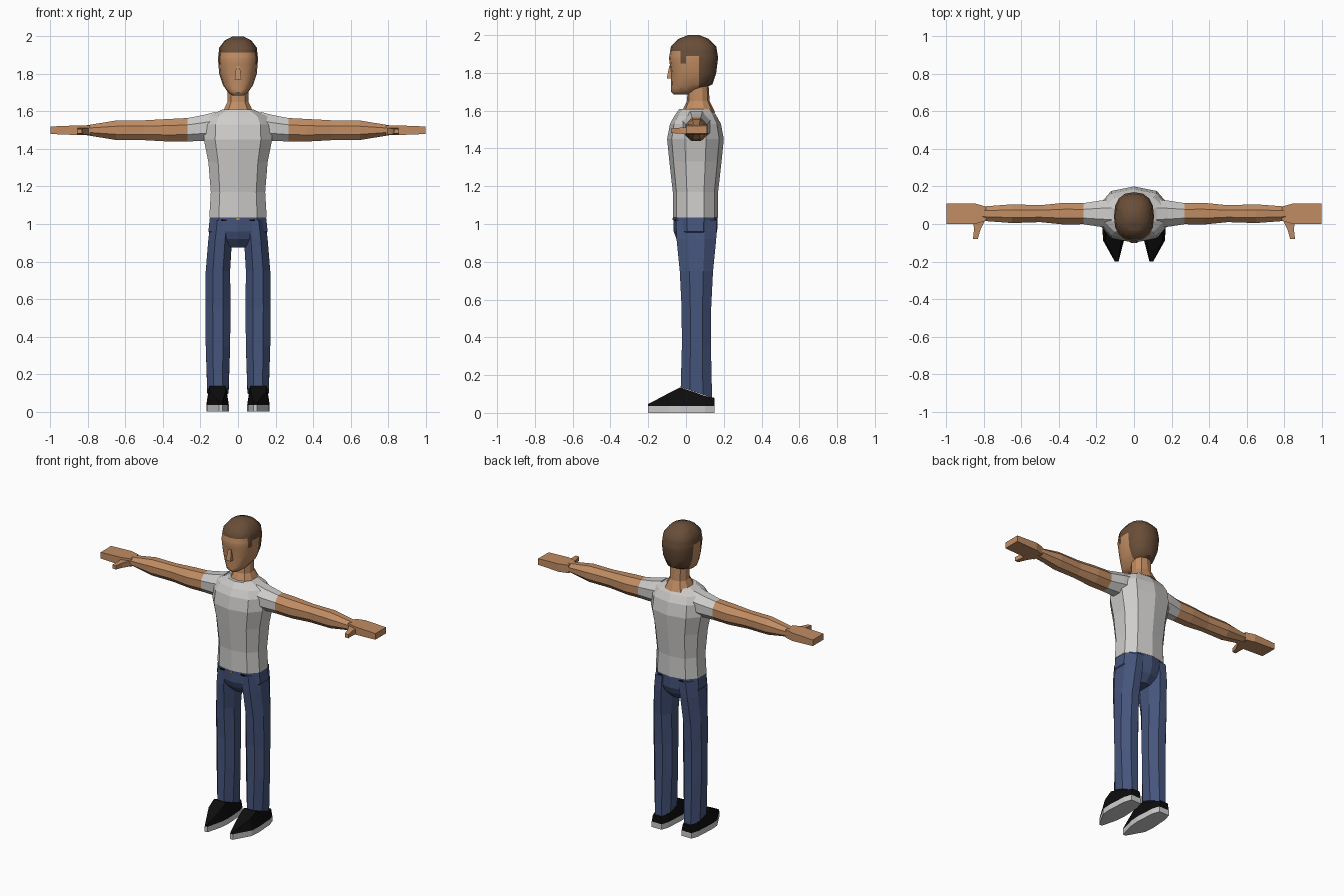
import bpy, bmesh, math
from mathutils import Vector

cube = bpy.data.objects.get("Cube")
if cube:
    bpy.data.objects.remove(cube, do_unlink=True)


def material(name, red, green, blue):
    mat = bpy.data.materials.new(name)
    mat.use_nodes = True
    colour = (red, green, blue, 1)
    mat.diffuse_color = colour
    mat.node_tree.nodes["Principled BSDF"].inputs["Base Color"].default_value = colour
    return mat


skin = material("skin", 0.53, 0.265, 0.125)
hair = material("brown hair", 0.14, 0.075, 0.04)
shirt = material("light grey shirt", 0.62, 0.61, 0.6)
denim = material("blue denim", 0.06, 0.09, 0.2)
black = material("black", 0.004, 0.004, 0.004)
white = material("white sole", 0.6, 0.6, 0.6)
brass = material("brass", 0.5, 0.3, 0.06)


def section(sides, start_degrees, power=2):
    """Superellipse polygon scaled to fill the unit square."""
    points = []
    for i in range(sides):
        angle = math.radians(start_degrees) + math.tau * i / sides
        points.append([math.copysign(abs(wave) ** (2 / power), wave)
                       for wave in (math.cos(angle), math.sin(angle))])
    width = max(u for u, v in points)
    height = max(v for u, v in points)
    return [(u / width, v / height) for u, v in points]


BOX = section(4, 45)
LIMB = section(8, 22.5)
CHEST = section(10, 90, 2.4)
SKULL = section(16, 0, 2.4)
# Footwear sections rest on their base; the upper also narrows upward
SLAB = [(u, (v + 1) / 2) for u, v in BOX]
UPPER = [(u * (1 - v / 4), v) for u, v in SLAB]


def no_drift(position):
    return 0, 0


def loft(name, axis, centre, rings, shape, mats, rule=None, side=1,
         drift=no_drift, tilt=0, cuts=()):
    """Skin rings of (position, half width, half depth) along an axis and cap the ends."""
    bm = bmesh.new()
    loops = []
    for position, half_a, half_b in rings:
        shift_a, shift_b = drift(position)
        loop = []
        for u, v in shape:
            a = centre[0] + shift_a + u * half_a
            b = centre[1] + shift_b + v * half_b
            p = position if loops else position - tilt * v
            x, y, z = {"x": (p, a, b), "y": (a, p, b), "z": (a, b, p)}[axis]
            loop.append(bm.verts.new((x * side, y, z)))
        loops.append(loop)
    for low, high in zip(loops, loops[1:]):
        for i in range(len(shape)):
            bm.faces.new((low[i - 1], low[i], high[i], high[i - 1]))
    bm.faces.new(loops[0])
    bm.faces.new(loops[-1])
    for point, normal in cuts:
        bmesh.ops.bisect_plane(bm, geom=bm.verts[:] + bm.edges[:] + bm.faces[:],
                               plane_co=point, plane_no=normal)
    bmesh.ops.recalc_face_normals(bm, faces=bm.faces[:])
    if rule:
        for face in bm.faces:
            face.material_index = rule(face.calc_center_median())
    mesh = bpy.data.meshes.new(name)
    bm.to_mesh(mesh)
    bm.free()
    for mat in mats:
        mesh.materials.append(mat)
    obj = bpy.data.objects.new(name, mesh)
    bpy.context.collection.objects.link(obj)
    return obj


def plate(name, x, y, z, half_width, half_height, mat):
    """Thin painted detail facing front or back."""
    loft(name, "y", (x, z), [(y + offset, half_width, half_height)
                             for offset in (-0.004, 0.004)], BOX, [mat])


# Head, cut along the hairline so hair and skin meet on clean edges
nape, sideburn, ear_top, fringe = 1.72, 1.85, 1.89, 1.915
temple, ear_front, ear_back = -0.03, 0, 0.07


def is_hair(c):
    beside_ear = ear_front < c.y < ear_back and c.z < ear_top
    on_side = c.y > temple and c.z > sideburn and not beside_ear
    behind = c.y > ear_back and c.z > nape
    return int(c.z > fringe or on_side or behind)


up, back = Vector((0, 0, 1)), Vector((0, 1, 0))
hairline = [(up * z, up) for z in (nape, sideburn, ear_top, fringe)]
hairline += [(back * y, back) for y in (temple, ear_front, ear_back)]
head = loft("head", "z", (0, 0.04),
            [(1.685, 0.03, 0.04), (1.7, 0.052, 0.07), (1.74, 0.08, 0.11),
             (1.8, 0.1, 0.12), (1.88, 0.107, 0.13), (1.94, 0.1, 0.12),
             (1.98, 0.07, 0.08), (2, 0.03, 0.03)],
            SKULL, [skin, hair], is_hair, cuts=hairline,
            drift=lambda z: (0, min(0, z - 1.75)))
bpy.ops.object.select_all(action="DESELECT")
head.select_set(True)
bpy.context.view_layer.objects.active = head
bpy.ops.object.shade_smooth_by_angle(angle=math.radians(40))

loft("nose", "z", (0, -0.08), [(1.77, 0.018, 0.022), (1.84, 0.01, 0.008)], BOX, [skin])
loft("neck", "z", (0, 0.065),
     [(1.59, 0.085, 0.09), (1.63, 0.066, 0.07), (1.65, 0.056, 0.06), (1.73, 0.055, 0.055)],
     CHEST, [skin])

# Shirt body and hips
loft("shirt", "z", (0, 0.05),
     [(1.035, 0.153, 0.12), (1.17, 0.145, 0.12), (1.33, 0.158, 0.138), (1.45, 0.182, 0.15),
      (1.53, 0.178, 0.135), (1.575, 0.155, 0.11), (1.61, 0.085, 0.085)], CHEST, [shirt])
loft("hips", "z", (0, 0.05),
     [(0.875, 0.05, 0.06), (0.92, 0.12, 0.1), (0.96, 0.158, 0.115), (1.036, 0.15, 0.118)],
     CHEST, [denim])
plate("trouser_button", 0, -0.068, 1.027, 0.007, 0.006, brass)

for prefix, side in (("left_", 1), ("right_", -1)):
    # Arm, whose sleeve is the inner stretch of the same loft
    sleeve_end = 0.27
    loft(prefix + "arm", "x", (0.055, 1.5),
         [(0.12, 0.075, 0.08), (0.18, 0.07, 0.07), (sleeve_end, 0.056, 0.062),
          (0.37, 0.058, 0.06), (0.5, 0.045, 0.053), (0.65, 0.05, 0.052), (0.81, 0.038, 0.026)],
         LIMB, [skin, shirt], lambda c: int(abs(c.x) < sleeve_end), side,
         drift=lambda x: (0, max(0, 0.3 - x) / 10))
    loft(prefix + "hand", "x", (0.055, 1.5),
         [(0.79, 0.038, 0.026), (0.85, 0.055, 0.026), (1, 0.055, 0.02)],
         BOX, [skin], side=side)
    loft(prefix + "thumb", "y", (0.83, 1.494),
         [(0.02, 0.032, 0.018), (-0.03, 0.017, 0.016), (-0.08, 0.013, 0.012)],
         BOX, [skin], side=side, drift=lambda y: (-y / 5, 0))

    # Trouser leg, with a hem that drops toward the heel
    loft(prefix + "trouser_leg", "z", (0.107, 0.055),
         [(0.108, 0.057, 0.083), (0.35, 0.065, 0.077), (0.55, 0.067, 0.078),
          (0.75, 0.065, 0.088), (0.92, 0.063, 0.105), (1.02, 0.06, 0.108)],
         LIMB, [denim], side=side, tilt=0.028,
         drift=lambda z: (min(0, 0.8 - z) / 10, 0))
    for place, facing in (("front", -1), ("back", 1)):
        plate(prefix + place + "_pocket", side * 0.075, 0.05 + facing * 0.107, 1.02,
              0.015, 0.004, black)

    # Shoe, with a pointed toe turned slightly inward
    plan = [(0.15, 0.036, 0.045), (0.1, 0.052, 0.055), (-0.03, 0.06, 0.1),
            (-0.09, 0.055, 0.07), (-0.2, 0.01, 0.012)]
    shoe_parts = (("sole", 0, SLAB, white, [(y, width, 0.036) for y, width, height in plan]),
                  ("shoe", 0.035, UPPER, black, plan))
    for part, base, shape, mat, rings in shoe_parts:
        loft(prefix + part, "y", (0.109, base), rings, shape, [mat], side=side,
             drift=lambda y: (min(0, y + 0.1) / 6, 0))
